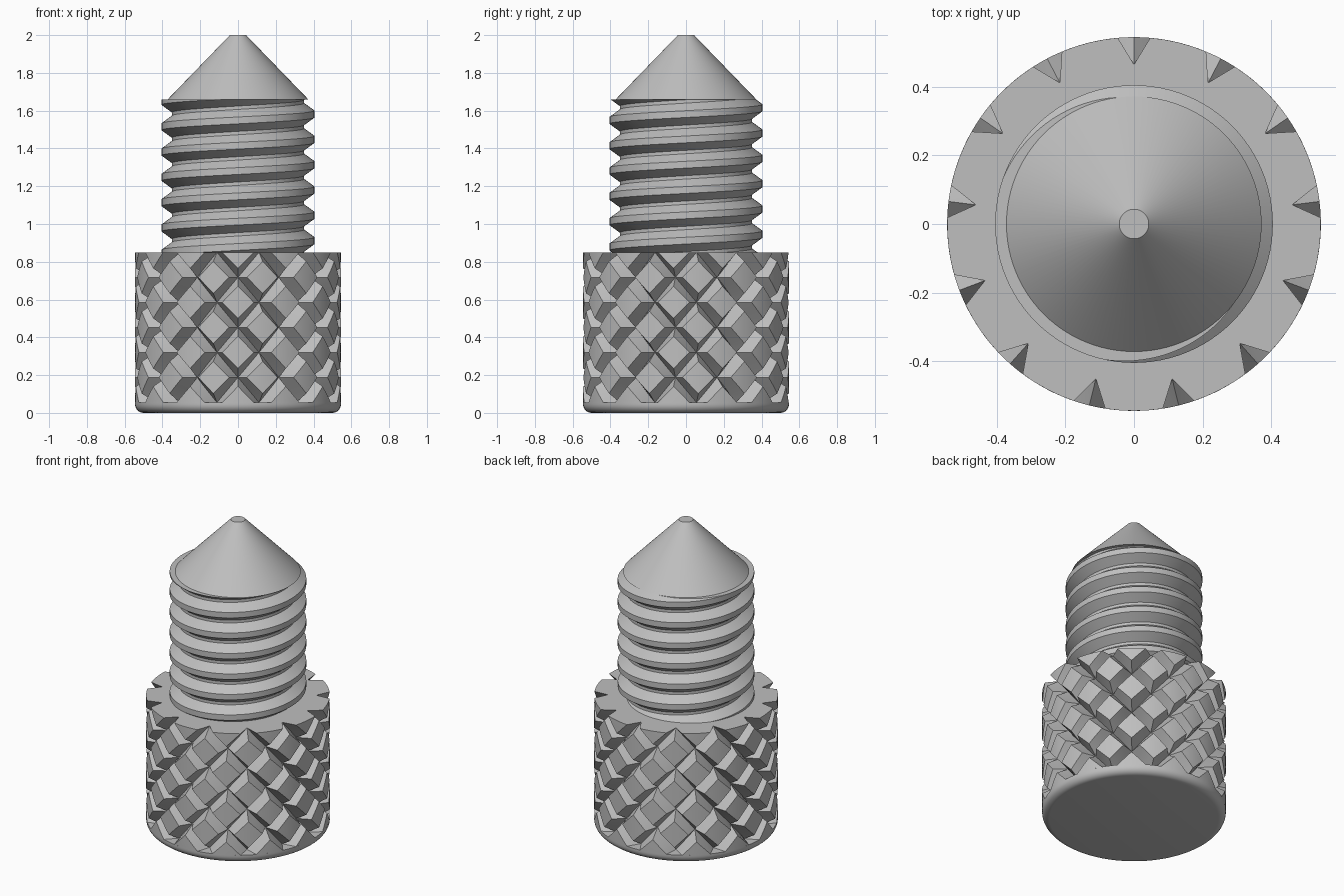
import bpy
import bmesh
from math import pi, sin, cos, radians
from mathutils import Matrix

if "Cube" in bpy.data.objects:
    bpy.data.objects.remove(bpy.data.objects["Cube"], do_unlink=True)

HEAD_R, HEAD_TOP, LEDGE = 0.545, 0.85, 0.055
SHOULDER = 1.66

steel = bpy.data.materials.new("plain_grey_metal")
steel.use_nodes = True
grey = (0.52, 0.52, 0.52, 1)
steel.diffuse_color = grey
steel.node_tree.nodes["Principled BSDF"].inputs["Base Color"].default_value = grey


def finish(name, bm):
    mesh = bpy.data.meshes.new(name)
    bm.to_mesh(mesh)
    bm.free()
    mesh.materials.append(steel)
    obj = bpy.data.objects.new(name, mesh)
    bpy.context.collection.objects.link(obj)
    bpy.ops.object.select_all(action="DESELECT")
    obj.select_set(True)
    bpy.context.view_layer.objects.active = obj
    bpy.ops.object.shade_smooth_by_angle(angle=radians(28))
    return obj


def lathe(name, profile, steps=96):
    bm = bmesh.new()
    verts = [bm.verts.new((r, 0, z)) for r, z in profile]
    edges = [bm.edges.new(pair) for pair in zip(verts, verts[1:])]
    bmesh.ops.spin(bm, geom=verts + edges, cent=(0, 0, 0), axis=(0, 0, 1),
                   angle=2 * pi, steps=steps, use_duplicate=False)
    bmesh.ops.remove_doubles(bm, verts=bm.verts, dist=1e-5)
    bmesh.ops.recalc_face_normals(bm, faces=bm.faces)
    return finish(name, bm)


def trim(bm, z, side):
    """Cut away everything above (side 1) or below (side -1) a level."""
    bmesh.ops.bisect_plane(bm, geom=bm.verts[:] + bm.edges[:] + bm.faces[:],
                           dist=1e-5, plane_co=(0, 0, z), plane_no=(0, 0, side),
                           clear_outer=True)


def cap(bm, z):
    """Close the open rim at a level with one flat face."""
    rim = [e for e in bm.edges if e.is_boundary
           and all(abs(v.co.z - z) < 1e-4 for v in e.verts)]
    for face in bmesh.ops.edgeloop_fill(bm, edges=rim)["faces"]:
        face.normal_update()
        if face.normal.z < 0:
            face.normal_flip()


# Rounded plain foot of the head
FILLET = 0.045
arc = [(HEAD_R - FILLET + FILLET * sin(i * pi / 12),
        FILLET - FILLET * cos(i * pi / 12)) for i in range(7)]
lathe("head_base", [(0, 0)] + arc + [(HEAD_R, LEDGE), (0, LEDGE)])

# Conical point
lathe("cone_tip", [(0, SHOULDER), (0.372, SHOULDER), (0.043, 2), (0, 2)])

# Diamond knurl: two crossing families of V grooves, one unit apart
COUNT, ROWS, HALF, DEPTH = 13, 6, 0.18, 0.08
pitch = (HEAD_TOP - LEDGE) * 2 / ROWS
flat_steps = 4
ticks = [0] + [HALF + (1 - 2 * HALF) * i / flat_steps
               for i in range(flat_steps + 1)] + [1]
last = len(ticks) - 2


def knurl_point(a, b):
    def groove(t):
        return max(0, 1 - abs(t - round(t)) / HALF)
    r = HEAD_R - DEPTH * max(groove(a), groove(b))
    t = pi / 2 + (a + b) * pi / COUNT
    return r * cos(t), r * sin(t), HEAD_TOP + (a - b) / 2 * pitch


bm = bmesh.new()
for col in range(COUNT):
    for row in range(-ROWS, 1):
        a0, b0 = col, col - row
        grid = [[bm.verts.new(knurl_point(a0 + u, b0 + v)) for v in ticks]
                for u in ticks]
        for i in range(last + 1):
            for j in range(last + 1):
                q = [grid[i][j], grid[i][j + 1],
                     grid[i + 1][j + 1], grid[i + 1][j]]
                if i in (0, last) and j in (0, last):
                    # fold where grooves meet, from floor to diamond corner
                    if i != j:
                        q = q[1:] + q[:1]
                    bm.faces.new(q[:3])
                    bm.faces.new((q[0], q[2], q[3]))
                else:
                    bm.faces.new(q)
bmesh.ops.remove_doubles(bm, verts=bm.verts, dist=1e-5)
trim(bm, HEAD_TOP, 1)
trim(bm, LEDGE, -1)
cap(bm, HEAD_TOP)
finish("knurled_head", bm)

# Right-handed screw thread, running into the head and cut at the shoulder
LEAD, SEGS, TURNS = 0.134, 96, 9
ROOT, CREST = 0.35, 0.405
section = [(ROOT, -0.058), (CREST, -0.018), (CREST, 0.018),
           (ROOT, 0.058), (ROOT, LEAD - 0.058)]
start = 1.582 - 7 * LEAD
bm = bmesh.new()
previous = None
for s in range(SEGS * TURNS + 1):
    turn = s / SEGS
    spin = Matrix.Rotation(2 * pi * turn, 3, "Z")
    ring = [bm.verts.new(spin @ Matrix.Identity(3).col[0] * r) for r, z in section]
    for v, (r, z) in zip(ring, section):
        v.co.z = start + turn * LEAD + z
    if previous:
        for k in range(len(section) - 1):
            bm.faces.new((previous[k], ring[k], ring[k + 1], previous[k + 1]))
    previous = ring
bmesh.ops.remove_doubles(bm, verts=bm.verts, dist=1e-5)
trim(bm, SHOULDER, 1)
cap(bm, SHOULDER)
finish("threaded_shank", bm)
